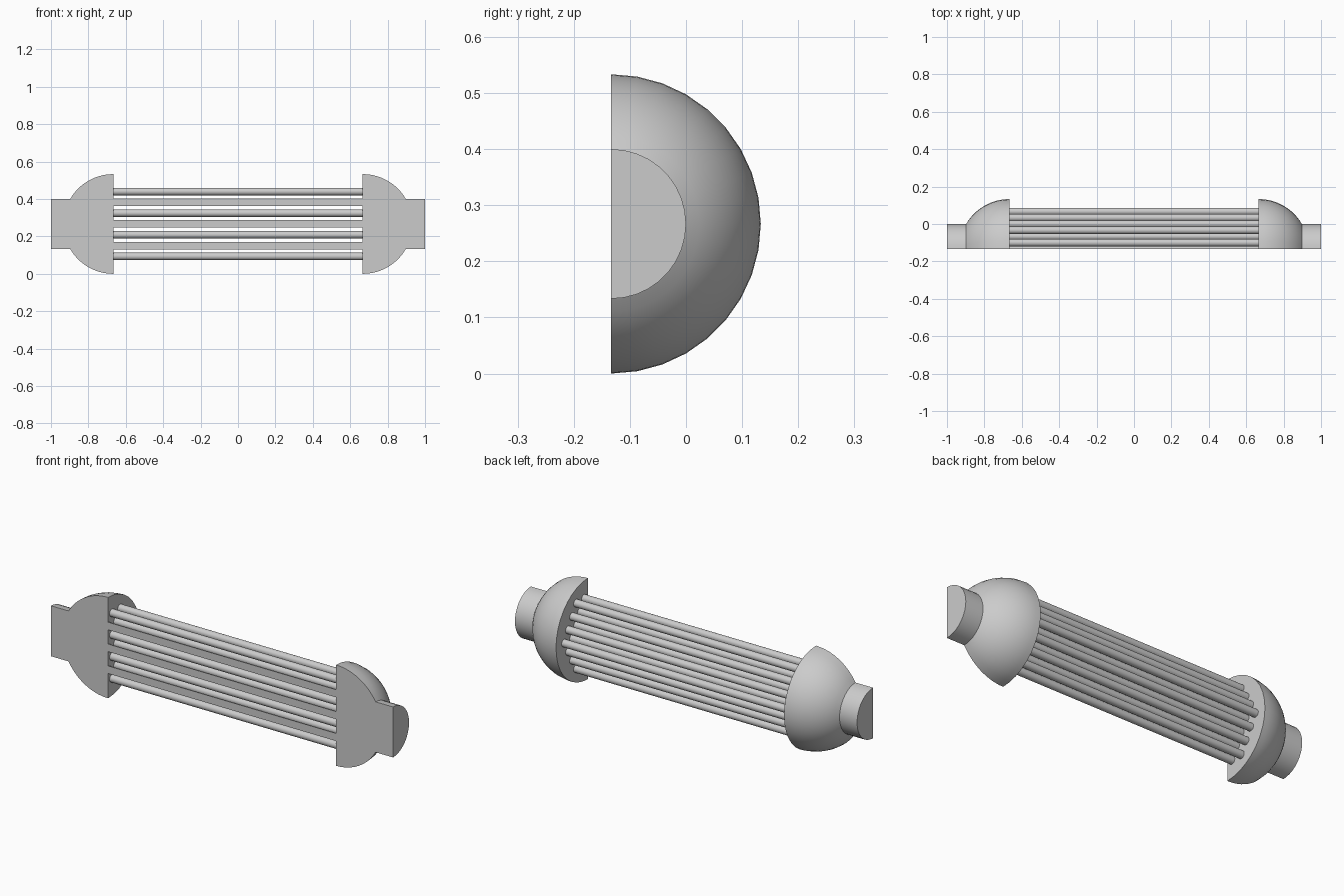
import bpy, bmesh
from math import sin, cos, pi, asin, hypot, radians
from mathutils import Vector

if "Cube" in bpy.data.objects:
    bpy.data.objects.remove(bpy.data.objects["Cube"], do_unlink=True)

DOME_R, PIPE_R, ROD_R = 4 / 15, 2 / 15, 0.02
INNER_X = 2 / 3                # inner face of each end cap
CUT_Y, MID_Z = -2 / 15, 4 / 15  # section plane and axis height
PITCH = 1 / 15                 # triangular rod spacing

steel = bpy.data.materials.new("grey_steel")
steel.use_nodes = True
steel.diffuse_color = (0.6, 0.6, 0.6, 1)
steel.node_tree.nodes["Principled BSDF"].inputs["Base Color"].default_value = (0.6, 0.6, 0.6, 1)


def finish(bm, name):
    """Turn a bmesh into a smooth object with sharp edges."""
    bmesh.ops.remove_doubles(bm, verts=bm.verts, dist=1e-5)
    bmesh.ops.recalc_face_normals(bm, faces=bm.faces)
    mesh = bpy.data.meshes.new(name)
    bm.to_mesh(mesh)
    bm.free()
    mesh.materials.append(steel)
    obj = bpy.data.objects.new(name, mesh)
    bpy.context.collection.objects.link(obj)
    bpy.ops.object.select_all(action='DESELECT')
    obj.select_set(True)
    bpy.context.view_layer.objects.active = obj
    bpy.ops.object.shade_smooth_by_angle(angle=radians(35))


def end_cap(name, side):
    """Half-revolved dome with a stub pipe, closed by a flat section face."""
    last = pi / 2 - asin(PIPE_R / DOME_R)
    arc = [pi / 2 - last * i / 10 for i in range(11)]
    profile = [(INNER_X, 0)]
    profile += [(INNER_X + DOME_R * cos(a), DOME_R * sin(a)) for a in arc]
    profile += [(1, PIPE_R), (1, 0)]
    bm = bmesh.new()
    verts = [bm.verts.new((side * x, CUT_Y, MID_Z + r)) for x, r in profile]
    edges = [bm.edges.new(pair) for pair in zip(verts, verts[1:])]
    spun = bmesh.ops.spin(bm, geom=verts + edges, cent=(0, CUT_Y, MID_Z),
                          axis=(1, 0, 0), angle=-pi, steps=18, use_duplicate=False)
    # Flat section: upper and lower halves of the profile
    bm.faces.new(verts)
    bm.faces.new([bm.verts.new((side * x, CUT_Y, MID_Z - r)) for x, r in profile])
    finish(bm, name)


def rod(name, y, z, halved):
    """Long round rod; rods on the section plane keep only their rear half."""
    count = 11 if halved else 20
    span = pi / 10
    bm = bmesh.new()
    ring = [bm.verts.new((-INNER_X, y + ROD_R * sin(i * span), z + ROD_R * cos(i * span)))
            for i in range(count)]
    face = bm.faces.new(ring)
    made = bmesh.ops.extrude_face_region(bm, geom=[face], use_keep_orig=True)
    moved = [v for v in made["geom"] if isinstance(v, bmesh.types.BMVert)]
    bmesh.ops.translate(bm, verts=moved, vec=Vector((2 * INNER_X, 0, 0)))
    finish(bm, name)


end_cap("left_end_cap", 1)
end_cap("right_end_cap", -1)

# Hexagonal rod bundle, limited to three pitches from the axis
for layer in range(-3, 4):
    dz = layer * PITCH * sin(pi / 3)
    for k in range(4):
        dy = (k + 0.5 * (layer % 2)) * PITCH
        if hypot(dy, dz) < 3.01 * PITCH:
            rod(f"rod_{layer + 4}_{k + 1}", CUT_Y + dy, MID_Z + dz, dy == 0)
